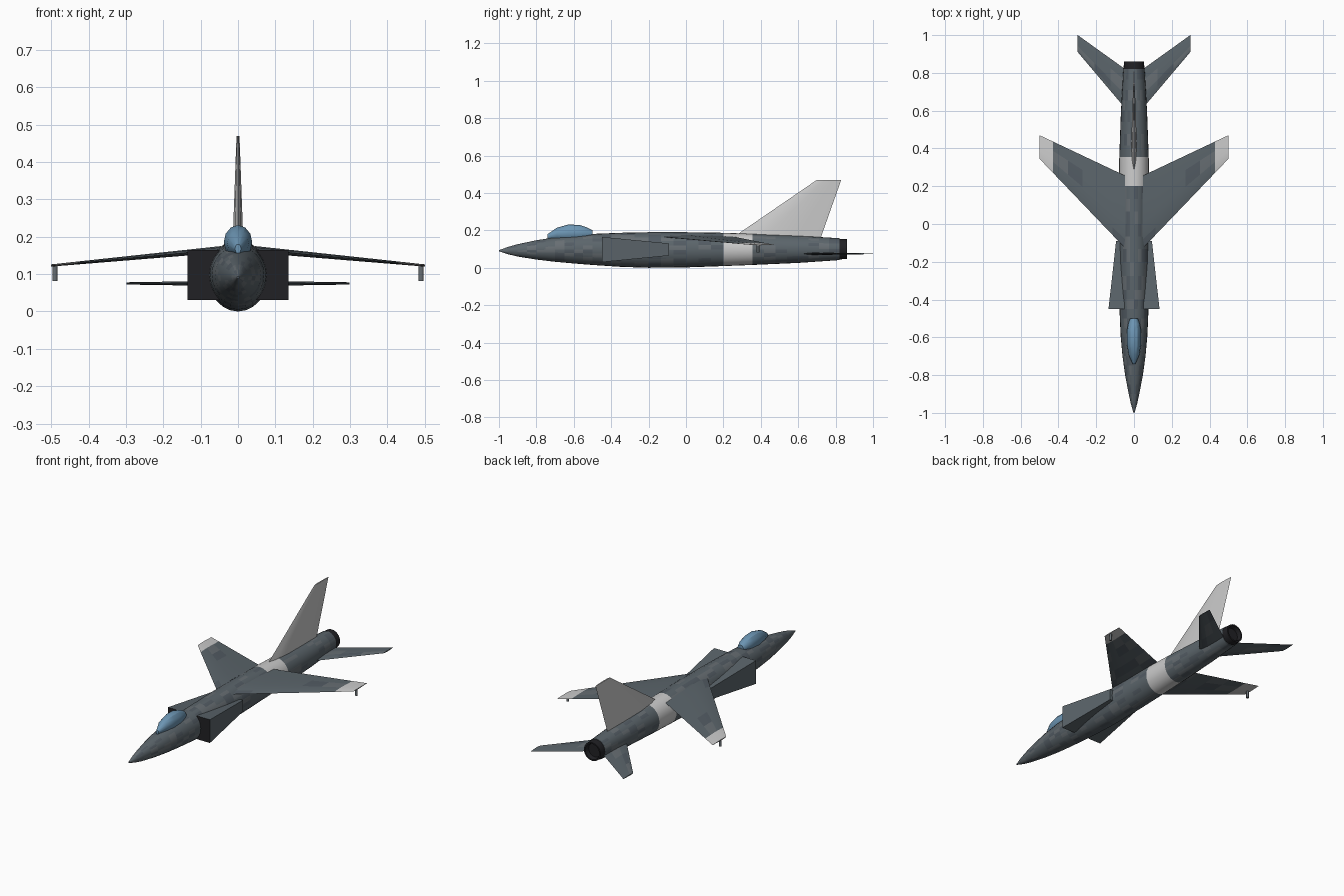
import bpy, bmesh, math, random
from mathutils import Vector as V

if "Cube" in bpy.data.objects:
    bpy.data.objects.remove(bpy.data.objects["Cube"])

random.seed(4)


def mat(name, r, g, b):
    m = bpy.data.materials.new(name)
    m.diffuse_color = (r, g, b, 1)
    m.use_nodes = True
    m.node_tree.nodes["Principled BSDF"].inputs["Base Color"].default_value = m.diffuse_color
    return m


GREYS = [mat("slate", .105, .13, .147), mat("slate_dark", .085, .105, .125),
         mat("slate_light", .135, .155, .17)]
LIGHT = mat("pale_grey", .55, .55, .54)
DARK = mat("near_black", .015, .015, .018)
GLASS = mat("canopy_blue", .15, .3, .45)
MATS = GREYS + [LIGHT, DARK, GLASS]


def camo():
    return random.choices([0, 1, 2], [6, 2, 2])[0]


def loft(name, rings, pick, mirror=False, angle=30):
    """Skin a list of equal-sized rings; pick(centre) gives a material index."""
    bm = bmesh.new()
    vs = [[bm.verts.new(p) for p in r] for r in rings]
    n = len(vs[0])
    for a, b in zip(vs, vs[1:]):
        for j in range(n):
            k = (j + 1) % n
            bm.faces.new((a[j], a[k], b[k], b[j]))
    bm.faces.new(vs[0])
    bm.faces.new(vs[-1])
    bmesh.ops.recalc_face_normals(bm, faces=bm.faces)
    for f in bm.faces:
        f.material_index = pick(f.calc_center_median())
    me = bpy.data.meshes.new(name)
    bm.to_mesh(me)
    bm.free()
    for m in MATS:
        me.materials.append(m)
    ob = bpy.data.objects.new(name, me)
    bpy.context.collection.objects.link(ob)
    bpy.ops.object.select_all(action='DESELECT')
    ob.select_set(True)
    bpy.context.view_layer.objects.active = ob
    bpy.ops.object.shade_smooth_by_angle(angle=math.radians(angle))
    if mirror:
        ob.modifiers.new("mirror", 'MIRROR').use_mirror_merge = False
    return ob


def oval(y, hw, bot, top, n=24):
    c, h = (bot + top) / 2, (top - bot) / 2
    return [(hw * math.sin(t), y, c + h * math.cos(t))
            for t in (2 * math.pi * i / n for i in range(n))]


FOIL = [(0, 0), (.12, .65), (.35, 1), (.7, .6), (1, 0), (.7, -.6), (.35, -1), (.12, -.65)]


def surface(name, root, tip, thick_dir, cuts, pick, mirror=False):
    """Tapered wing or fin; root and tip are (leading, trailing, half thickness)."""
    rings = []
    for s in cuts:
        le, te = (V(root[i]).lerp(V(tip[i]), s) for i in (0, 1))
        h = root[2] + (tip[2] - root[2]) * s
        rings.append([le.lerp(te, u) + V(thick_dir) * h * w for u, w in FOIL])
    return loft(name, rings, pick, mirror)


# Fuselage: y, half width, bottom, top
PROFILE = [(-1, .003, .088, .094), (-.95, .017, .072, .112), (-.9, .028, .06, .126),
           (-.8, .047, .044, .147), (-.7, .061, .032, .163), (-.6, .07, .023, .174),
           (-.5, .075, .015, .181), (-.35, .079, .005, .187), (-.2, .081, 0, .19),
           (0, .081, .002, .19), (.2, .08, .009, .187), (.355, .078, .015, .182),
           (.6, .069, .026, .171), (.82, .056, .041, .158)]
rings = []
for a, b in zip(PROFILE, PROFILE[1:]):
    steps = max(1, round((b[0] - a[0]) / .06))
    rings += [oval(*[p + (q - p) * i / steps for p, q in zip(a, b)]) for i in range(steps)]
rings.append(oval(*PROFILE[-1]))
loft("fuselage", rings, lambda c: 3 if .2 < c.y < .355 else camo())

# Exhaust nozzle with a recessed mouth
loft("nozzle", [oval(y, r, .1 - r, .1 + r) for y, r in
                ((.81, .054), (.825, .055), (.86, .053), (.86, .045), (.835, .04))],
     lambda c: 4)

# Canopy
loft("canopy", [oval(*p, n=12) for p in
                ((-.74, .008, .155, .18), (-.69, .029, .15, .214), (-.63, .038, .14, .231),
                 (-.57, .038, .14, .229), (-.53, .031, .15, .216), (-.5, .02, .155, .2))],
     lambda c: 5)


# Side air intakes with dark mouths
def box_ring(y, x0, x1, z0, z1):
    return [(x0, y, z0), (x1, y, z0), (x1, y, z1), (x0, y, z1)]


loft("intake", [box_ring(-.45, .05, .135, .03, .165), box_ring(-.09, .05, .095, .065, .13)],
     lambda c: 4 if c.y < -.44 else 0, True)

# Swept wings with pale tips
loft_cuts = [0, .15, .32, .5, .67, .845, 1]
surface("wing", ((.045, -.13, .166), (.045, .255, .166), .009),
        ((.5, .345, .123), (.5, .47, .123), .003), (0, 0, 1), loft_cuts,
        lambda c: 3 if c.x > .43 else camo(), True)

# Small pegs hanging under the wing tips
loft("tip_peg", [[(.49 + .007 * math.cos(t), .385 + .007 * math.sin(t), z)
                  for t in (math.pi * i / 4 for i in range(8))] for z in (.082, .121)],
     lambda c: 2, True, 50)

# Swept tailplanes
surface("tailplane", ((.04, .605, .075), (.04, .815, .075), .007),
        ((.298, .91, .075), (.298, 1, .075), .003), (0, 0, 1), [0, .33, .66, 1],
        lambda c: camo(), True)

# Tail fin
surface("tail_fin", ((0, .255, .165), (0, .722, .165), .015),
        ((0, .70, .47), (0, .83, .47), .004), (1, 0, 0), [0, .5, 1], lambda c: 3)
